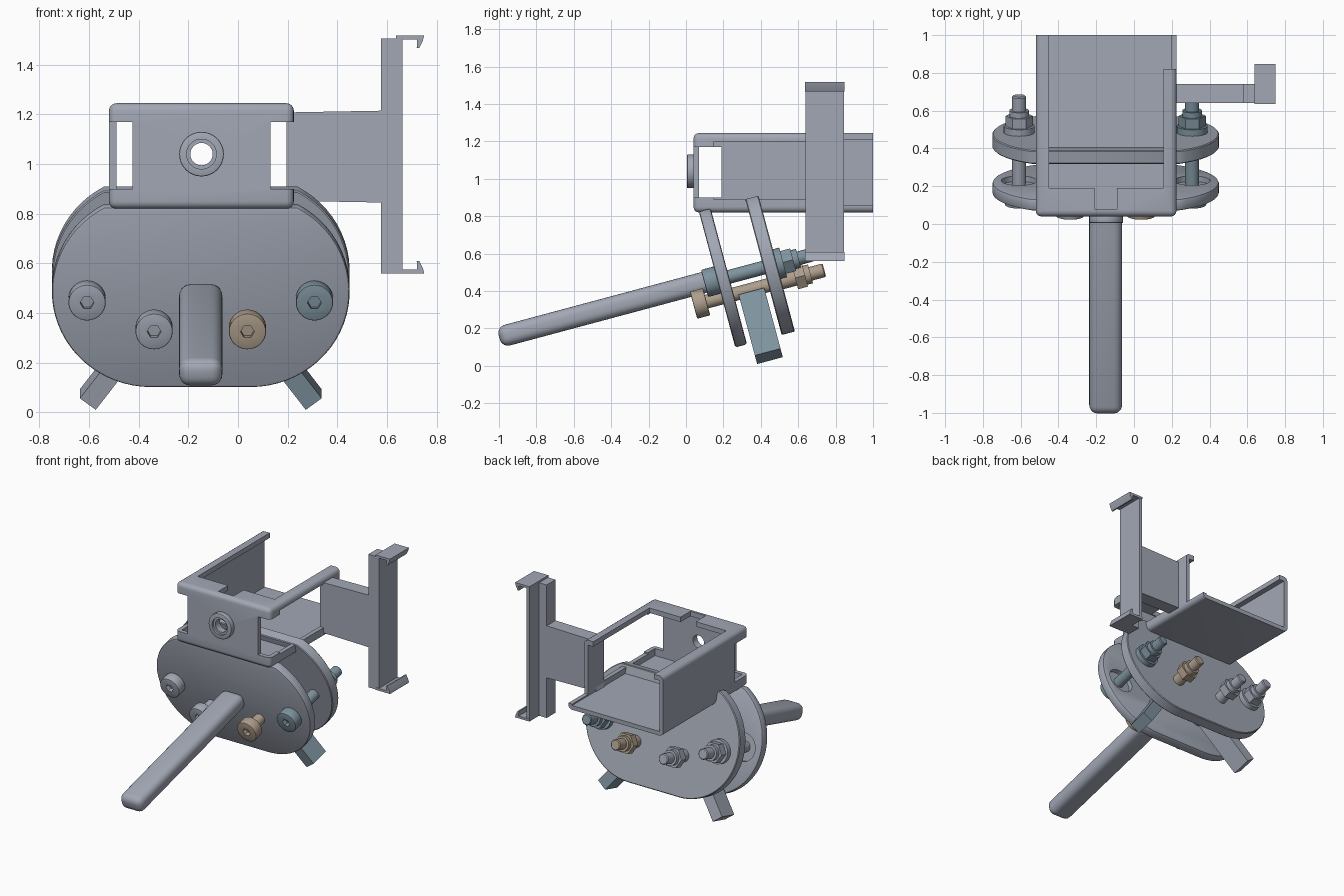
import bpy, bmesh
from math import sin, cos, pi, radians
from mathutils import Matrix

if "Cube" in bpy.data.objects:
    bpy.data.objects.remove(bpy.data.objects["Cube"], do_unlink=True)


def material(name, rgb):
    m = bpy.data.materials.new(name)
    m.use_nodes = True
    m.diffuse_color = (*rgb, 1)
    m.node_tree.nodes["Principled BSDF"].inputs["Base Color"].default_value = (*rgb, 1)
    return m


GREY = material("steel grey", (0.36, 0.39, 0.46))
TEAL = material("blue grey", (0.21, 0.29, 0.34))
TAN = material("tan", (0.42, 0.34, 0.26))

UPRIGHT = Matrix()
# Clamp frame: y runs along the bolts, z up the plates
TILT = Matrix.Translation((-0.15, 0, 0)) @ Matrix.Rotation(radians(15), 4, 'X')


def activate(ob):
    bpy.ops.object.select_all(action='DESELECT')
    ob.select_set(True)
    bpy.context.view_layer.objects.active = ob


def apply(ob, mod):
    activate(ob)
    bpy.ops.object.modifier_apply(modifier=mod.name)


def prism(name, pts, y0, y1, mat=GREY, frame=UPRIGHT, bevel=0, segments=4):
    """Extrude an x-z outline along y."""
    bm = bmesh.new()
    face = bm.faces.new([bm.verts.new((x, y0, z)) for x, z in pts])
    ext = bmesh.ops.extrude_face_region(bm, geom=[face])
    bmesh.ops.translate(bm, vec=(0, y1 - y0, 0),
                        verts=[v for v in ext["geom"] if isinstance(v, bmesh.types.BMVert)])
    bmesh.ops.recalc_face_normals(bm, faces=bm.faces)
    bm.transform(frame)
    mesh = bpy.data.meshes.new(name)
    bm.to_mesh(mesh)
    bm.free()
    mesh.materials.append(mat)
    ob = bpy.data.objects.new(name, mesh)
    bpy.context.collection.objects.link(ob)
    if bevel:
        mod = ob.modifiers.new("round", 'BEVEL')
        mod.width, mod.segments = bevel, segments
        mod.angle_limit = radians(40)
        apply(ob, mod)
    return ob


def rect(x0, x1, z0, z1):
    return [(x0, z0), (x1, z0), (x1, z1), (x0, z1)]


def arc(x, z, r, start, end, n):
    angles = [radians(start + (end - start) * i / n) for i in range(n + 1)]
    return [(x + r * cos(a), z + r * sin(a)) for a in angles]


def circle(x, z, r, n=32):
    return arc(x, z, r, 0, 360, n)[:-1]


def cut(ob, pts, y0, y1, frame=UPRIGHT):
    cutter = prism("cutter", pts, y0, y1, ob.data.materials[0], frame)
    cutter.hide_render = True
    mod = ob.modifiers.new("cut", 'BOOLEAN')
    mod.operation, mod.solver, mod.object = 'DIFFERENCE', 'EXACT', cutter
    apply(ob, mod)
    bpy.data.objects.remove(cutter, do_unlink=True)


# Tray: rounded block hollowed to thin walls with an inward top lip
tray = prism("tray", rect(-.52, .225, .82, 1.245), .04, 1.1, bevel=.03)
cut(tray, rect(-.49, .195, .85, 1.21), .07, 2)
cut(tray, rect(-.45, .155, 1.1, 1.4), .19, 2)
cut(tray, rect(-.21, -.09, 1.1, 1.4), .08, .25)
for x0, x1 in ((-.7, -.425), (.13, .4)):          # open front corners
    cut(tray, rect(x0, x1, .9, 1.17), -.1, .19)
cut(tray, rect(.15, .4, .89, 1.2), .15, .64)      # open right side
cut(tray, rect(.155, .4, .86, 1.4), .82, 2)
cut(tray, rect(-1, 1, .5, 1.5), 1, 2)
cut(tray, circle(-.147, 1.04, .045), -.1, .3)

boss = prism("front_boss", circle(-.147, 1.04, .09), .005, .05, bevel=.006, segments=2)
cut(boss, circle(-.147, 1.04, .06), -.1, .02)
cut(boss, circle(-.147, 1.04, .045), -.1, .3)

# Side arm with a hollowed inner edge, and the clip bracket it carries
prism("side_arm", arc(-.302, 1.03, .52, -20, 20, 12) + [(.58, 1.215), (.58, .845)], .64, .74)
prism("bracket_post", rect(.577, .645, .56, 1.505), .64, .74)
prism("bracket_plate", rect(.637, .662, .56, 1.505), .64, .845)
for name, z, s in (("upper_clip", 1.518, -1), ("lower_clip", .56, 1)):
    hook = [(.637, 0), (.75, 0), (.745, .02), (.73, .05), (.72, .05), (.722, .016), (.637, .016)]
    prism(name, [(x, z + s * h) for x, h in hook], .635, .848)

# Two clamp plates with round ends and a flat top
outline = (arc(-.2, .427, .4, 118.5, 270, 28) + arc(.2, .427, .4, 270, 421.5, 28))
front_plate = prism("front_plate", outline, .28, .345, frame=TILT, bevel=.012, segments=2)
prism("rear_plate", outline, .537, .61, frame=TILT, bevel=.005, segments=1)
for s in (-1, 1):
    cut(front_plate, circle(s * .458, .4, .095), .315, .4, TILT)

# Handle bar
prism("handle", rect(-.087, .087, .349, .463), -.925, .3, frame=TILT, bevel=.045, segments=5)


def bolt(name, x, z, head, nut, tip, mat, washer):
    shaft = prism(name + "_shaft", circle(x, z, .037, 24), head + .03, tip, mat, TILT,
                  bevel=.006, segments=1)
    top = prism(name + "_head", circle(x, z, .075), head, head + .072, mat, TILT,
                bevel=.006, segments=2)
    cut(top, circle(x, z, .028, 6), head - .05, head + .035, TILT)
    prism(name + "_washer", circle(x, z, washer), .605, nut, mat, TILT)
    prism(name + "_nut", circle(x, z, .072, 6), nut, nut + .055, mat, TILT)
    prism(name + "_collar", circle(x, z, .052, 24), nut + .05, nut + .085, mat, TILT)


# Bolts and splayed feet, mirrored about the handle
for side, s, upper, lower in (("left", 1, TEAL, TAN), ("right", -1, GREY, GREY)):
    bolt(side + "_upper_bolt", s * .458, .4, .21, .645, .81, upper, .082)
    bolt(side + "_lower_bolt", s * .188, .303, .123, .685, .847, lower, .042)
    dx, dz, w, length = .6, -.8, .04, .42
    ex, ez = .455, -.065
    foot = [(ex + dz * w, ez - dx * w), (ex - dz * w, ez + dx * w),
            (ex - dz * w - dx * length, ez + dx * w - dz * length),
            (ex + dz * w - dx * length, ez - dx * w - dz * length)]
    prism(side + "_foot", [(s * x, z) for x, z in foot], .37, .512, upper, TILT)

# Smooth the rounds, keep the edges sharp
for ob in bpy.context.collection.objects:
    if ob.type == 'MESH':
        activate(ob)
        bpy.ops.object.shade_smooth_by_angle(angle=radians(32))
